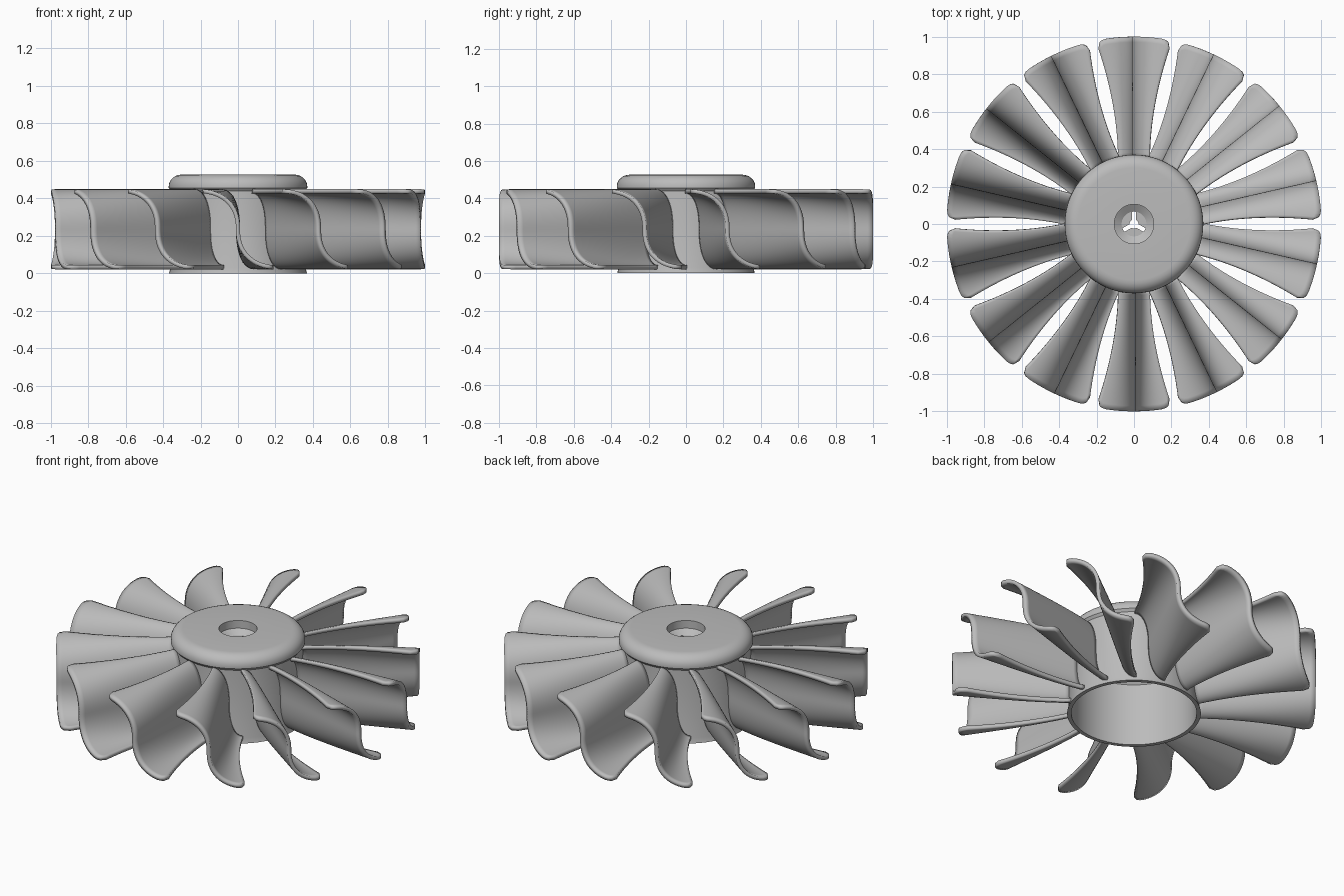
import bpy, bmesh, math
from math import sin, cos, pi, sqrt, radians

cube = bpy.data.objects.get("Cube")
if cube:
    bpy.data.objects.remove(cube, do_unlink=True)

grey = bpy.data.materials.new("plain grey")
grey.use_nodes = True
grey.diffuse_color = (0.5, 0.5, 0.5, 1)
grey.node_tree.nodes["Principled BSDF"].inputs["Base Color"].default_value = (0.5, 0.5, 0.5, 1)


def make_object(name, verts, faces, angle=35):
    mesh = bpy.data.meshes.new(name)
    mesh.from_pydata(verts, [], faces)
    bm = bmesh.new()
    bm.from_mesh(mesh)
    bmesh.ops.recalc_face_normals(bm, faces=bm.faces)
    bm.to_mesh(mesh)
    bm.free()
    mesh.materials.append(grey)
    obj = bpy.data.objects.new(name, mesh)
    bpy.context.collection.objects.link(obj)
    bpy.ops.object.select_all(action='DESELECT')
    obj.select_set(True)
    bpy.context.view_layer.objects.active = obj
    bpy.ops.object.shade_smooth_by_angle(angle=radians(angle))
    return obj


def lathe(name, profile, sides=96):
    """Revolve a closed (radius, height) profile around z."""
    n = len(profile)
    verts = [(r * cos(2 * pi * s / sides), r * sin(2 * pi * s / sides), z)
             for s in range(sides) for r, z in profile]
    faces = [(s * n + k, s * n + (k + 1) % n,
              (s + 1) % sides * n + (k + 1) % n, (s + 1) % sides * n + k)
             for s in range(sides) for k in range(n)]
    return make_object(name, verts, faces)


# Hollow hub with rounded shoulder and a countersunk bore
shoulder = [(0.30 + 0.07 * cos(a), 0.465 + 0.062 * sin(a))
            for a in (radians(d) for d in range(0, 91, 15))]
lathe("hub", [(0.345, 0), (0.368, 0), (0.36, 0.03), (0.358, 0.44), (0.37, 0.455)]
      + shoulder
      + [(0.105, 0.527), (0.105, 0.48), (0.066, 0.455), (0.066, 0.42),
         (0.31, 0.42), (0.345, 0.38)])


# Bore floor: three wedges that leave a three-armed slot between them
def bore_wedge(index, gap=0.011, inner=0.024, outer=0.068, steps=12):
    def arc(r):
        margin = math.asin(gap / r)
        first = pi / 2 + index * 2 * pi / 3 + margin
        span = 2 * pi / 3 - 2 * margin
        return [(r * cos(first + span * k / steps), r * sin(first + span * k / steps))
                for k in range(steps + 1)]
    ring = arc(outer) + arc(inner)[::-1]
    n = len(ring)
    verts = [(x, y, z) for z in (0.42, 0.455) for x, y in ring]
    faces = [(k, (k + 1) % n, n + (k + 1) % n, n + k) for k in range(n)]
    for k in range(steps):
        strip = (k, k + 1, n - 2 - k, n - 1 - k)
        faces += [strip, tuple(n + v for v in strip)]
    make_object("bore_wedge_%d" % (index + 1), verts, faces)


for i in range(3):
    bore_wedge(i)

# Blades: S-shaped section that flares towards the tip
BLADES, ROWS, COLS = 14, 22, 40
ROOT, TIP, CORNER = 0.352, 1.0, 0.045
HALF_HEIGHT, MID_Z = 0.203, 0.235


def blade_point(u, v):
    t = abs(v)
    a = t * pi / 2
    # round off the tip corners
    edge = max(0, t - 0.85) / 0.15
    end = TIP - CORNER * (1 - sqrt(max(0, 1 - edge * edge)))
    r = ROOT + (end - ROOT) * u
    half_width = 0.085 + 0.12 * max(0, (r - 0.37) / 0.63) ** 1.8
    x = math.copysign(half_width * (1 - cos(a)) ** 1.15, v)
    return x, sqrt(r * r - x * x), MID_Z + math.copysign(HALF_HEIGHT * sin(a), v)


def blade(index):
    turn = index * 2 * pi / BLADES
    verts = []
    for i in range(ROWS + 1):
        for j in range(COLS + 1):
            x, y, z = blade_point(i / ROWS, 2 * j / COLS - 1)
            verts.append((x * cos(turn) - y * sin(turn), x * sin(turn) + y * cos(turn), z))
    w = COLS + 1
    faces = [(i * w + j, i * w + j + 1, (i + 1) * w + j + 1, (i + 1) * w + j)
             for i in range(ROWS) for j in range(COLS)]
    obj = make_object("blade_%02d" % (index + 1), verts, faces)
    solid = obj.modifiers.new("thickness", 'SOLIDIFY')
    solid.thickness = 0.022
    solid.offset = 0
    # thickness goes before the smoothing modifier so that rims stay crisp
    obj.modifiers.move(len(obj.modifiers) - 1, 0)


for i in range(BLADES):
    blade(i)
